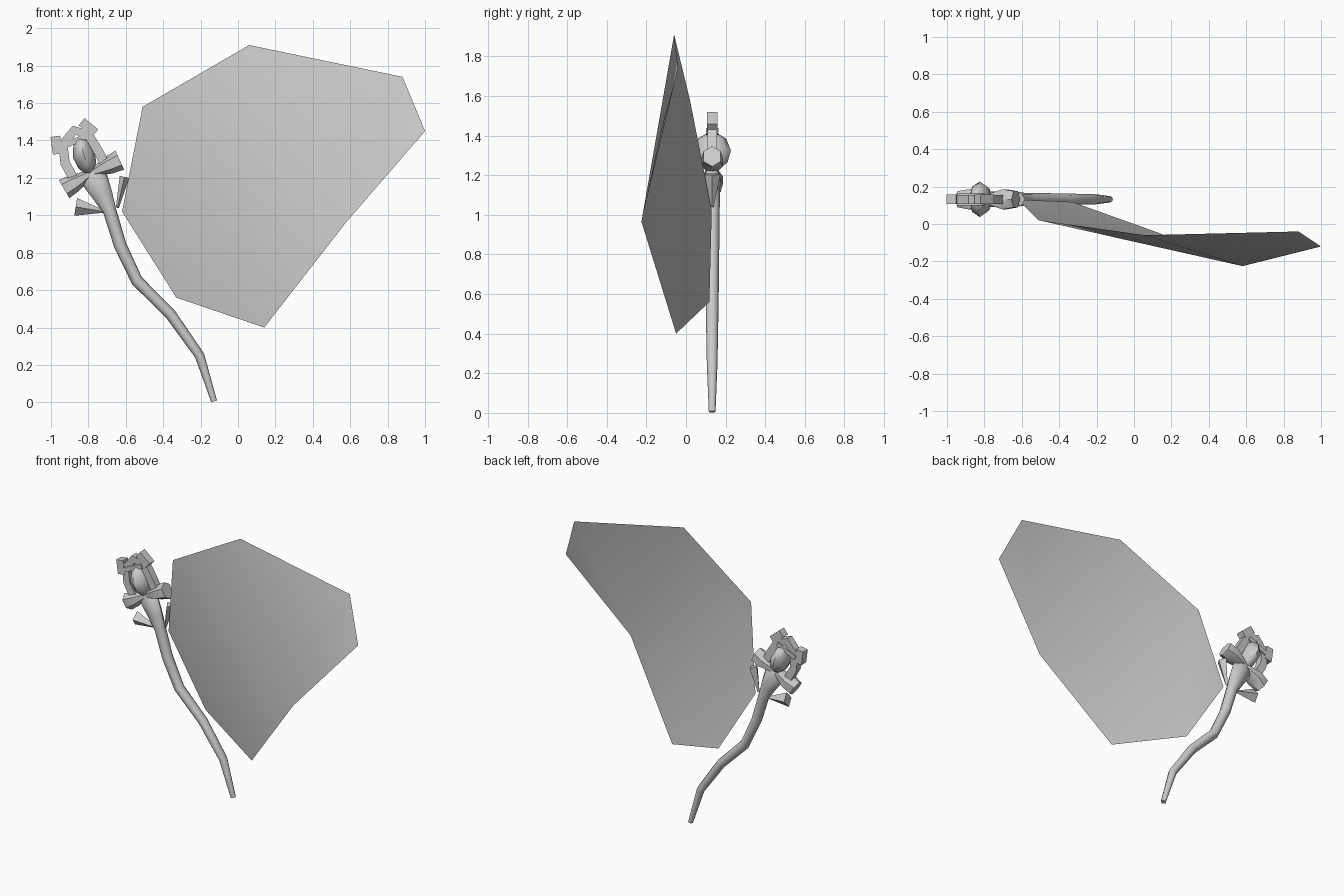
import bpy, bmesh, math
from mathutils import Vector

if "Cube" in bpy.data.objects:
    bpy.data.objects.remove(bpy.data.objects["Cube"])

grey = bpy.data.materials.new("plain_grey")
grey.diffuse_color = (0.6, 0.6, 0.6, 1)
grey.use_nodes = True
grey.node_tree.nodes["Principled BSDF"].inputs["Base Color"].default_value = grey.diffuse_color
Y = 0.132  # depth plane of the staff


def make(name, verts, faces, smooth=None):
    me = bpy.data.meshes.new(name)
    me.from_pydata([tuple(v) for v in verts], [], faces)
    bm = bmesh.new()
    bm.from_mesh(me)
    if name != "banner_sheet":
        bmesh.ops.recalc_face_normals(bm, faces=bm.faces)
    bm.to_mesh(me)
    bm.free()
    me.materials.append(grey)
    ob = bpy.data.objects.new(name, me)
    bpy.context.collection.objects.link(ob)
    if smooth:
        bpy.ops.object.select_all(action='DESELECT')
        ob.select_set(True)
        bpy.context.view_layer.objects.active = ob
        bpy.ops.object.shade_smooth_by_angle(angle=math.radians(smooth))
    return ob


def tube(name, rings, sides=8, smooth=50, turn=0.0):
    """Sweep along (x, z, in-plane radius, depth radius) rings lying in the plane y = Y."""
    pts = [Vector((r[0], 0, r[1])) for r in rings]
    verts, faces = [], []
    for i, (x, z, ra, rb) in enumerate(rings):
        d = (pts[min(i + 1, len(pts) - 1)] - pts[max(i - 1, 0)]).normalized()
        side = Vector((d.z, 0, -d.x))
        for k in range(sides):
            a = 2 * math.pi * k / sides + turn
            verts.append(Vector((x, Y, z)) + side * ra * math.cos(a) + Vector((0, rb * math.sin(a), 0)))
    for i in range(len(rings) - 1):
        for k in range(sides):
            n = (k + 1) % sides
            faces.append((i * sides + k, i * sides + n, (i + 1) * sides + n, (i + 1) * sides + k))
    faces.append(tuple(range(sides)))
    faces.append(tuple(range((len(rings) - 1) * sides, len(rings) * sides)))
    return make(name, verts, faces, smooth)


def plate(name, x, z, w, h, depth, angle):
    c, s = math.cos(math.radians(angle)), math.sin(math.radians(angle))
    tube(name, [(x - c * w / 2, z - s * w / 2, h * .7071, depth * 1.414),
                (x + c * w / 2, z + s * w / 2, h * .7071, depth * 1.414)],
         4, None, math.pi / 4)


# crooked staff, flaring under the head
tube("staff", [(-0.128, 0.006, 0.016, 0.017), (-0.205, 0.25, 0.026, 0.027), (-0.36, 0.47, 0.03, 0.031),
               (-0.54, 0.65, 0.032, 0.034), (-0.63, 0.84, 0.034, 0.036), (-0.685, 1.02, 0.036, 0.038),
               (-0.725, 1.11, 0.055, 0.04), (-0.765, 1.19, 0.072, 0.042), (-0.785, 1.23, 0.03, 0.03)])

# bow-shaped crosspiece: two cones widening outwards
for name, ex, ez in (("crosspiece_left", -0.93, 1.14), ("crosspiece_right", -0.632, 1.295)):
    mx, mz = -0.785 + (ex + 0.785) * 0.6, 1.225 + (ez - 1.225) * 0.6
    tube(name, [(-0.785, 1.225, 0.018, 0.03), (mx, mz, 0.048, 0.062), (ex, ez, 0.056, 0.05)], 6)

# faceted bud
tube("bud", [(-0.79, 1.215, 0.012, 0.015), (-0.805, 1.265, 0.05, 0.078), (-0.825, 1.325, 0.06, 0.095),
             (-0.84, 1.385, 0.042, 0.07), (-0.85, 1.415, 0.012, 0.02)], 8)

# flat arch over the bud
arch = [(-0.87, 1.18), (-0.925, 1.28), (-0.935, 1.38), (-0.875, 1.455), (-0.80, 1.43), (-0.745, 1.34), (-0.70, 1.25)]
tube("arch", [(x, z, 0.036, 0.034) for x, z in arch], 4, None, math.pi / 4)

# teeth and bar on the arch
plate("arch_tooth_left", -0.97, 1.375, 0.095, 0.052, 0.026, 98)
plate("arch_tooth_top", -0.80, 1.47, 0.095, 0.05, 0.026, -40)
plate("arch_bar", -0.875, 1.395, 0.15, 0.03, 0.032, 24)

# thorns widening away from the staff
tube("thorn_left", [(-0.715, 1.02, 0.006, 0.008), (-0.868, 1.045, 0.048, 0.04)], 4, None)
tube("thorn_right", [(-0.645, 1.04, 0.008, 0.008), (-0.607, 1.205, 0.026, 0.042)], 4, None)

# curved banner sheet
outline = [(-0.51, 0.02, 1.58), (0.06, -0.06, 1.91), (0.88, -0.04, 1.74), (1.0, -0.12, 1.45),
           (0.58, -0.225, 0.965), (0.14, -0.05, 0.40), (-0.33, 0.118, 0.56), (-0.62, 0.13, 1.02)]
make("banner_sheet", outline,
     [(1, 0, 4), (2, 1, 4), (3, 2, 4), (4, 0, 5), (5, 0, 6), (6, 0, 7)], 80)
